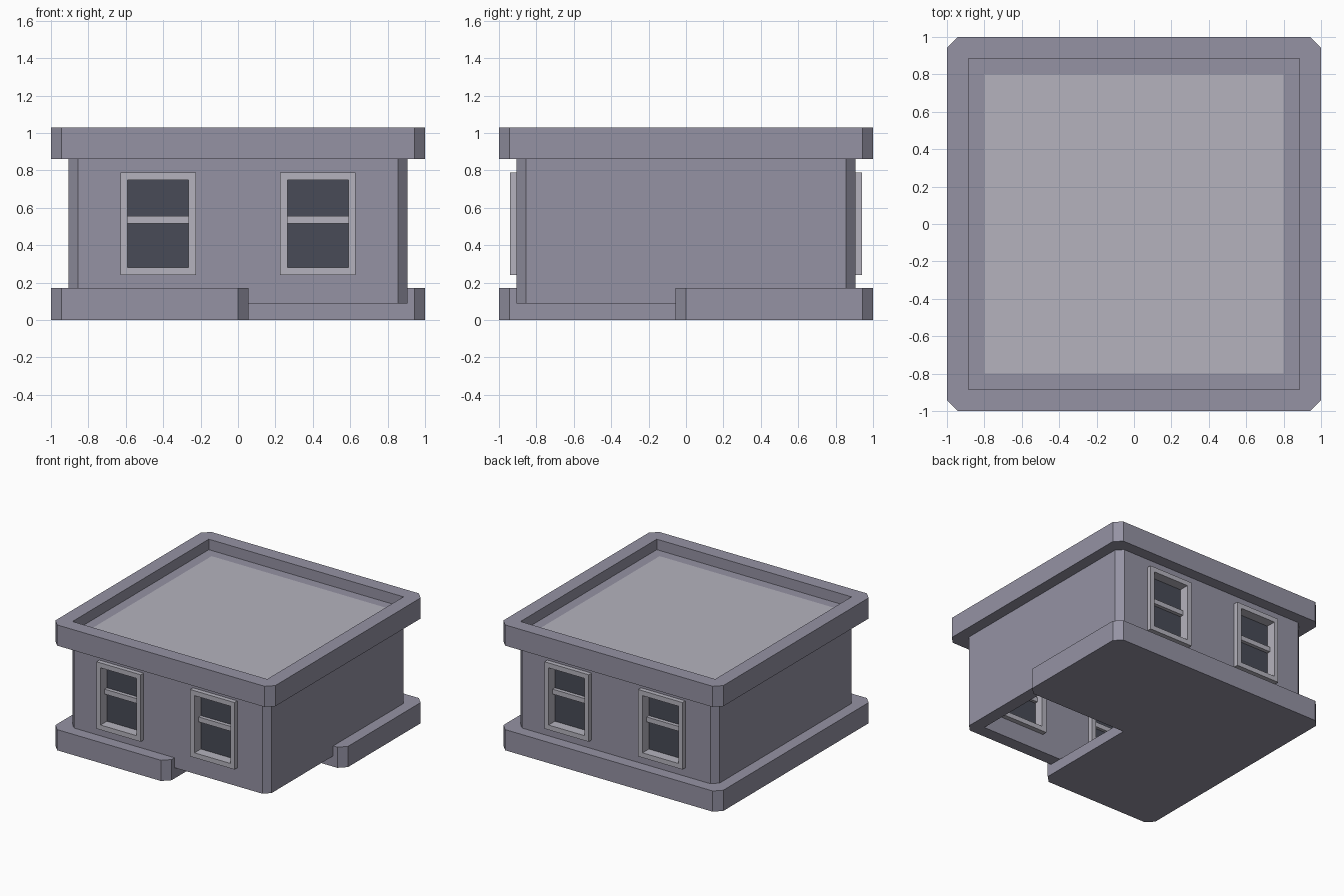
import bpy
import bmesh

if "Cube" in bpy.data.objects:
    bpy.data.objects.remove(bpy.data.objects["Cube"])


def material(name, rgb):
    m = bpy.data.materials.new(name)
    m.diffuse_color = (*rgb, 1)
    m.use_nodes = True
    m.node_tree.nodes["Principled BSDF"].inputs["Base Color"].default_value = m.diffuse_color
    return m


STONE = material("stone", (0.30, 0.29, 0.37))
TRIM = material("light_trim", (0.46, 0.45, 0.51))
GLASS = material("dark_glass", (0.065, 0.07, 0.095))


def prism(name, outline, z0, z1, mat=None):
    """Extrude a flat outline from z0 to z1."""
    bm = bmesh.new()
    face = bm.faces.new([bm.verts.new((x, y, z0)) for x, y in outline])
    top = bmesh.ops.extrude_face_region(bm, geom=[face])["geom"]
    bmesh.ops.translate(bm, vec=(0, 0, z1 - z0),
                        verts=[v for v in top if isinstance(v, bmesh.types.BMVert)])
    bmesh.ops.recalc_face_normals(bm, faces=bm.faces)
    me = bpy.data.meshes.new(name)
    bm.to_mesh(me)
    bm.free()
    ob = bpy.data.objects.new(name, me)
    bpy.context.collection.objects.link(ob)
    if mat:
        me.materials.append(mat)
    return ob


def box(name, x, y, z, mat=None):
    (x0, x1), (y0, y1) = sorted(x), sorted(y)
    return prism(name, [(x0, y0), (x1, y0), (x1, y1), (x0, y1)], z[0], z[1], mat)


def chamfered(r, c):
    """Square outline with cut corners."""
    k = r - c
    return [(-k, -r), (k, -r), (r, -k), (r, k), (k, r), (-k, r), (-r, k), (-r, -k)]


def cut(target, cutter):
    """Subtract the cutter and remove it."""
    cutter.hide_render = True
    mod = target.modifiers.new("cut", 'BOOLEAN')
    mod.operation = 'DIFFERENCE'
    mod.solver = 'EXACT'
    mod.object = cutter
    bpy.context.view_layer.objects.active = target
    bpy.ops.object.modifier_apply(modifier=mod.name)
    bpy.data.objects.remove(cutter)


C = 0.057    # corner chamfer
P = 0.885    # half width of the pockets in base and roof

# L-shaped base with a raised rim, front right quarter left open
K = 1 - C
base = prism("base", [(-K, -1), (0, -1), (C, -K), (C, -C), (K, -C), (1, 0),
                      (1, K), (K, 1), (-K, 1), (-1, K), (-1, -K)], 0, 0.17, STONE)
cut(base, box("base_pocket", (-P, P), (-P, P), (0.088, 0.4)))

# Hollow walls
walls = prism("walls", chamfered(0.905, 0.05), 0.088, 0.862, STONE)
cut(walls, box("room_space", (-0.8, 0.8), (-0.8, 0.8), (0, 1)))

# Roof with parapet and sunken panel
roof = prism("roof", chamfered(1, C), 0.86, 1.03, STONE)
cut(roof, box("roof_pocket", (-P, P), (-P, P), (0.944, 1.2)))
box("roof_panel", (-0.8, 0.8), (-0.8, 0.8), (0.93, 0.946), TRIM)

# Four windows: two at the front, two at the back
for side, sy in (("front", -1), ("back", 1)):
    for hand, sx in (("left", -1), ("right", 1)):
        tag = f"{side}_{hand}"

        def part(name, x, y, z, mat=None):
            return box(f"{tag}_{name}", (sx * x[0], sx * x[1]),
                       (sy * y[0], sy * y[1]), z, mat)

        cut(walls, part("opening", (0.245, 0.61), (0.7, 1), (0.26, 0.77)))
        frame = part("window_frame", (0.225, 0.627), (0.76, 0.942), (0.24, 0.79), TRIM)
        cut(frame, part("frame_hole", (0.265, 0.59), (0.7, 1), (0.28, 0.75)))
        part("window_glass", (0.26, 0.595), (0.84, 0.86), (0.275, 0.755), GLASS)
        part("window_bar", (0.26, 0.595), (0.815, 0.89), (0.515, 0.555), TRIM)
